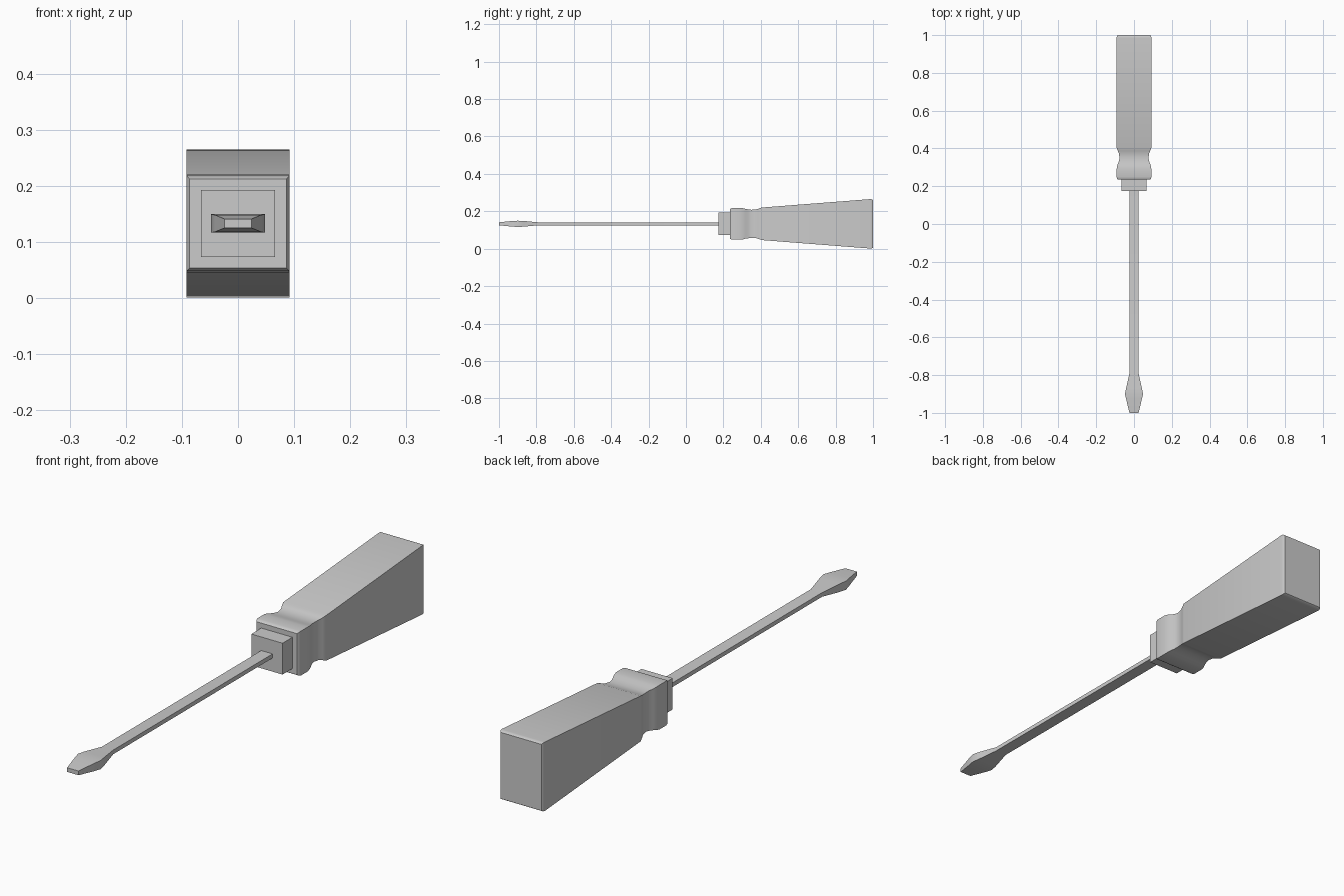
import bpy, bmesh

if "Cube" in bpy.data.objects:
    bpy.data.objects.remove(bpy.data.objects["Cube"])

ZC = 0.133  # height of the tool's long axis


def loft(name, rings, smooth_angle=0.6):
    """Skin rectangular sections (y, half width, half height) along y."""
    bm = bmesh.new()
    loops = []
    for y, w, h in rings:
        loops.append([bm.verts.new((sx * w, y, ZC + sz * h))
                      for sx, sz in ((-1, -1), (1, -1), (1, 1), (-1, 1))])
    for a, b in zip(loops, loops[1:]):
        for i in range(4):
            j = (i + 1) % 4
            bm.faces.new((a[i], a[j], b[j], b[i]))
    bm.faces.new(loops[0])
    bm.faces.new(loops[-1])
    bmesh.ops.recalc_face_normals(bm, faces=bm.faces[:])
    mesh = bpy.data.meshes.new(name)
    bm.to_mesh(mesh)
    bm.free()
    obj = bpy.data.objects.new(name, mesh)
    bpy.context.collection.objects.link(obj)
    bpy.ops.object.select_all(action='DESELECT')
    obj.select_set(True)
    bpy.context.view_layer.objects.active = obj
    bpy.ops.object.shade_smooth_by_angle(angle=smooth_angle)
    return obj


# Handle: rounded bolster, waisted neck, then a grip flaring in height
loft("handle", [
    (0.235, 0.086, 0.079),
    (0.241, 0.090, 0.083),
    (0.250, 0.092, 0.085),
    (0.290, 0.092, 0.085),
    (0.305, 0.090, 0.083),
    (0.320, 0.085, 0.079),
    (0.335, 0.079, 0.077),
    (0.350, 0.077, 0.075),
    (0.375, 0.080, 0.077),
    (0.388, 0.086, 0.081),
    (0.405, 0.092, 0.087),
    (0.985, 0.092, 0.132),
    (0.994, 0.091, 0.131),
    (1.000, 0.087, 0.127),
])

# Collar between handle and shaft
loft("collar", [(0.175, 0.066, 0.060), (0.245, 0.066, 0.060)])

# Flat shaft widening to the blade, tapering to the tip
loft("shaft_and_blade", [
    (0.185, 0.024, 0.008),
    (-0.790, 0.024, 0.008),
    (-0.870, 0.042, 0.0155),
    (-0.900, 0.048, 0.0165),
    (-0.930, 0.041, 0.0150),
    (-1.000, 0.024, 0.008),
])
